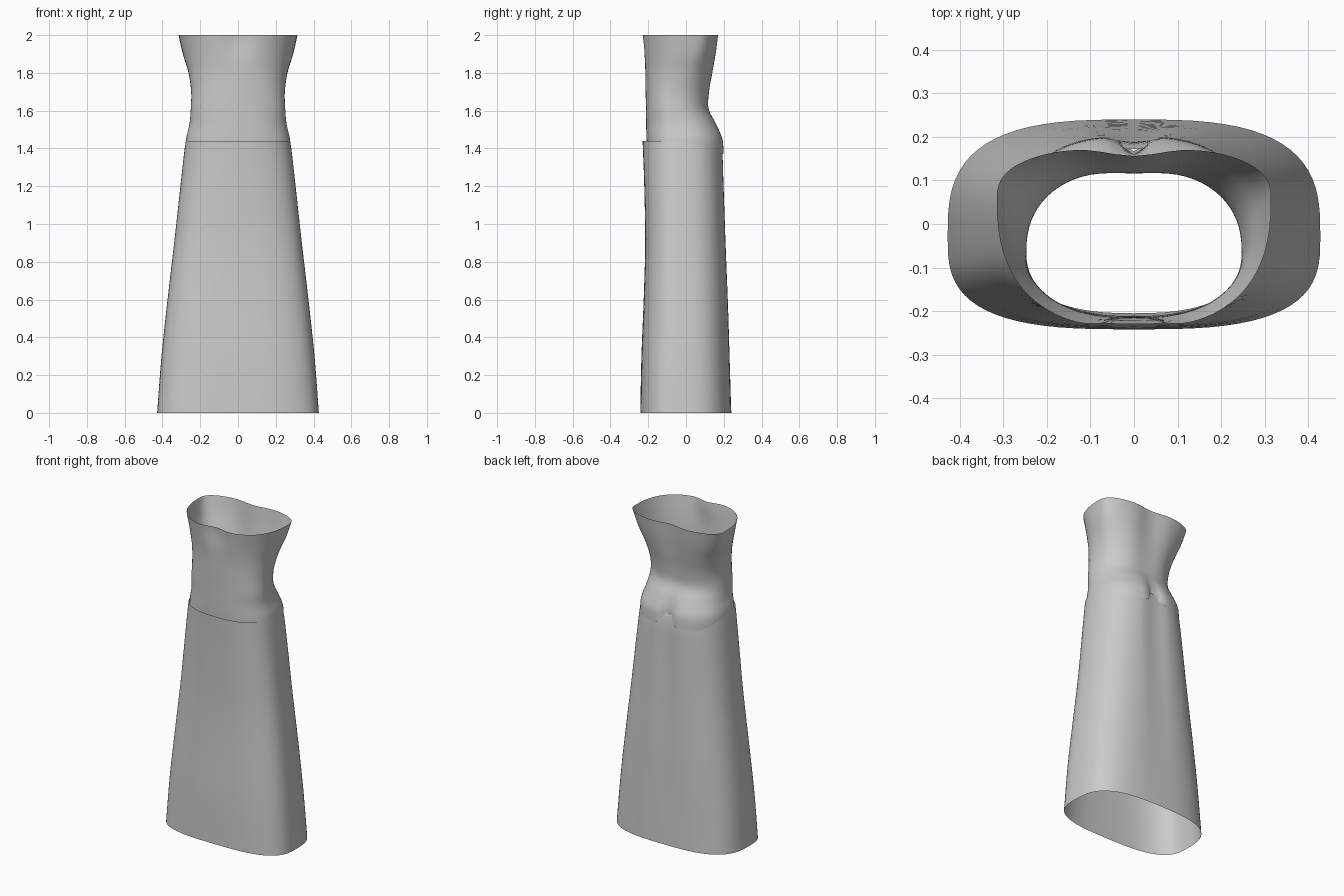
import bpy, math

if "Cube" in bpy.data.objects:
    bpy.data.objects.remove(bpy.data.objects["Cube"])

SIDES = 72

cloth = bpy.data.materials.new("pale grey cloth")
cloth.use_nodes = True
cloth.diffuse_color = (0.6, 0.6, 0.6, 1)
cloth.node_tree.nodes["Principled BSDF"].inputs["Base Color"].default_value = (0.6, 0.6, 0.6, 1)


def spline(rows, s):
    """Smoothly interpolate profile rows; s runs over the row index."""
    i = min(int(s), len(rows) - 2)
    f = s - i
    a, b = rows[i], rows[i + 1]
    p, q = rows[max(i - 1, 0)], rows[min(i + 2, len(rows) - 1)]
    return [0.5 * (2 * b0 + (b1 - a0) * f + (2 * a0 - 5 * b0 + 4 * b1 - c1) * f ** 2
                   + (3 * b0 - a0 - 3 * b1 + c1) * f ** 3)
            for a0, b0, b1, c1 in zip(p, a, b, q)]


def bump(x, width):
    return math.exp(-(x / width) ** 2)


def loft(name, rows, steps, shape):
    """Open tube through rows of (z, half width, front y, back y, middle y, power)."""
    rings = (len(rows) - 1) * steps + 1
    verts, faces = [], []
    for r in range(rings):
        z, half, front, back, mid, power = spline(rows, r / steps)
        for k in range(SIDES):
            t = math.tau * k / SIDES
            c, s = math.cos(t), math.sin(t)
            x = half * math.copysign(abs(c) ** (2 / power), c)
            depth = back - mid if s > 0 else mid - front
            y = mid + depth * math.copysign(abs(s) ** (2 / power), s)
            verts.append(shape(x, y, z, s))
    for r in range(rings - 1):
        for k in range(SIDES):
            n = (k + 1) % SIDES
            faces.append([r * SIDES + k, r * SIDES + n,
                          (r + 1) * SIDES + n, (r + 1) * SIDES + k])
    mesh = bpy.data.meshes.new(name)
    mesh.from_pydata(verts, [], faces)
    mesh.materials.append(cloth)
    obj = bpy.data.objects.new(name, mesh)
    bpy.context.collection.objects.link(obj)
    for p in mesh.polygons:
        p.use_smooth = True
    return obj


def skirt_shape(x, y, z, s):
    # Soft centre-back fold that fades towards the hem
    if s > 0:
        y -= 0.014 * bump(x, 0.06) * min(1, z / 1.2)
    return x, y, z


def bodice_shape(x, y, z, s):
    if s > 0:
        # Spine hollow, cleft between the seat lobes and scalloped lower edge
        seat = bump(z - 1.41, 0.10)
        y -= 0.022 * bump(x, 0.09) * (1 - seat) * bump(z - 2, 0.4)
        y -= 0.042 * bump(x, 0.035) * seat
        z += 0.04 * bump(x, 0.05) * bump(z - 1.37, 0.06)
    else:
        # Bust hollow at the neckline
        y += 0.028 * bump(x, 0.07) * bump(z - 2, 0.12)
    return x, y, z


# Long flared skirt, bottom to top
loft("skirt", [
    (0.0, 0.428, -0.242, 0.240, -0.03, 3.0),
    (0.3, 0.405, -0.236, 0.232, -0.03, 2.9),
    (0.6, 0.373, -0.224, 0.224, -0.03, 2.8),
    (0.9, 0.338, -0.216, 0.213, -0.03, 2.7),
    (1.2, 0.305, -0.221, 0.204, -0.03, 2.6),
    (1.37, 0.286, -0.227, 0.199, -0.03, 2.5),
    (1.44, 0.276, -0.230, 0.186, -0.03, 2.5)], 4, skirt_shape)

# Fitted bodice, lower edge to neckline
loft("bodice", [
    (1.37, 0.280, -0.205, 0.203, -0.03, 2.5),
    (1.45, 0.275, -0.209, 0.196, -0.03, 2.5),
    (1.53, 0.257, -0.211, 0.165, -0.05, 2.4),
    (1.61, 0.250, -0.212, 0.128, -0.07, 2.35),
    (1.70, 0.248, -0.214, 0.133, -0.06, 2.35),
    (1.80, 0.262, -0.217, 0.151, -0.02, 2.4),
    (1.90, 0.292, -0.228, 0.167, 0.03, 2.4),
    (2.00, 0.315, -0.240, 0.178, 0.06, 2.5)], 6, bodice_shape)
